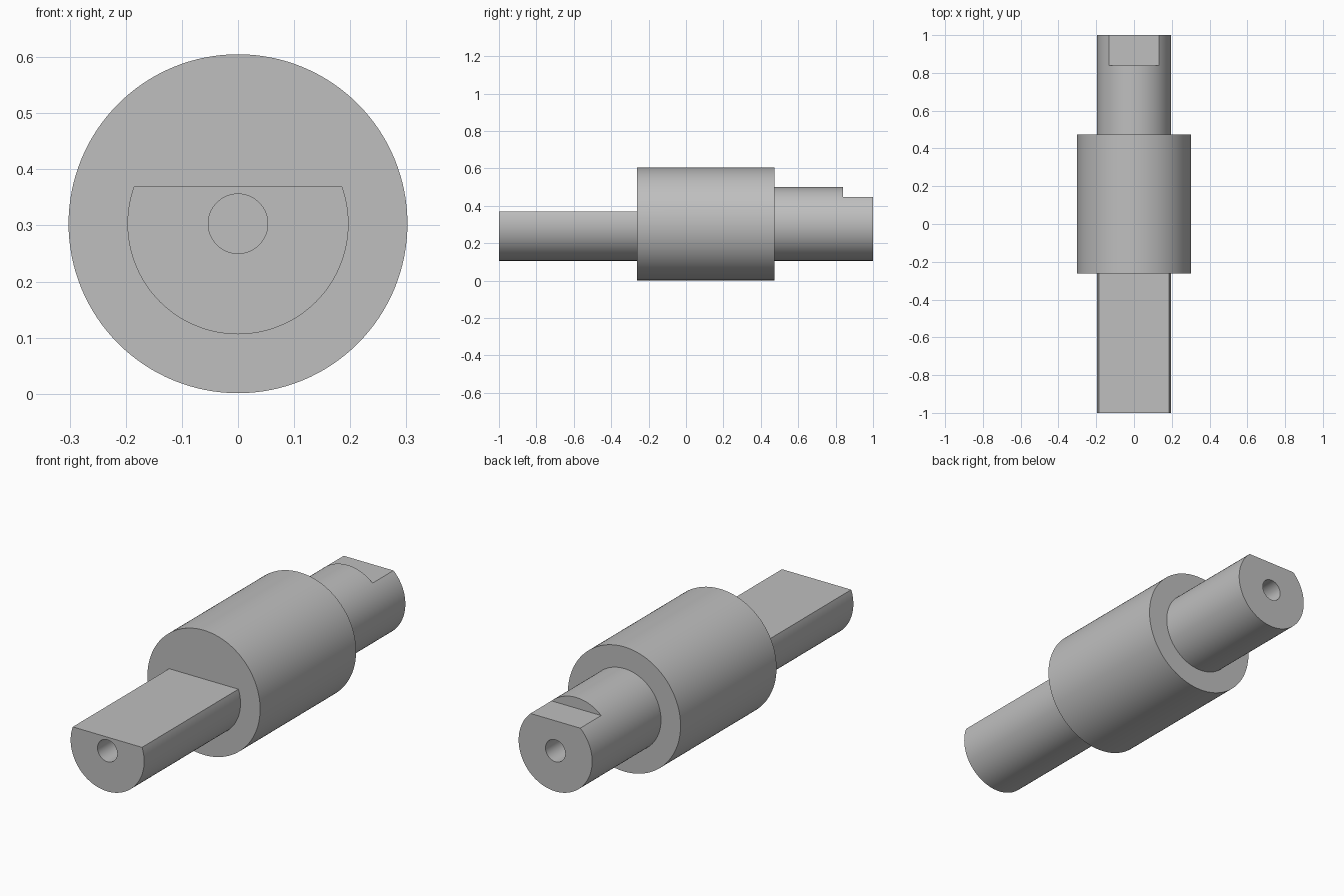
import bpy, bmesh, math
from mathutils import Vector, Matrix

if "Cube" in bpy.data.objects:
    bpy.data.objects.remove(bpy.data.objects["Cube"], do_unlink=True)

AXIS_Z = 0.303
BODY_R, SHAFT_R, HOLE_R = 0.302, 0.197, 0.053
BODY_FRONT, BODY_BACK = -0.262, 0.473
HOLE_DEPTH = 0.3
SEGMENTS = 128

# Plain grey metal
steel = bpy.data.materials.new("grey_steel")
steel.use_nodes = True
colour = (0.52, 0.52, 0.52, 1)
steel.diffuse_color = colour
steel.node_tree.nodes["Principled BSDF"].inputs["Base Color"].default_value = colour


def add_object(name, bm):
    bmesh.ops.recalc_face_normals(bm, faces=bm.faces)
    mesh = bpy.data.meshes.new(name)
    bm.to_mesh(mesh)
    bm.free()
    mesh.materials.append(steel)
    obj = bpy.data.objects.new(name, mesh)
    bpy.context.collection.objects.link(obj)
    return obj


def lathe(name, profile):
    """Spin (y, radius) points around the shaft axis."""
    bm = bmesh.new()
    verts = [bm.verts.new((r, y, AXIS_Z)) for y, r in profile]
    edges = [bm.edges.new(pair) for pair in zip(verts, verts[1:])]
    bmesh.ops.spin(bm, geom=verts + edges, cent=(0, 0, AXIS_Z), axis=(0, 1, 0),
                   angle=math.tau, steps=SEGMENTS)
    bmesh.ops.remove_doubles(bm, verts=bm.verts, dist=1e-5)
    return add_object(name, bm)


def cut_flat(target, name, y0, y1, floor):
    """Mill a flat at height floor between y0 and y1."""
    bm = bmesh.new()
    size = Vector((1, y1 - y0, 0.5))
    centre = Vector((0, (y0 + y1) / 2, floor + size.z / 2))
    bmesh.ops.create_cube(bm, size=1, matrix=Matrix.LocRotScale(centre, None, size))
    cutter = add_object(name, bm)
    cutter.hide_render = True
    mod = target.modifiers.new(name, "BOOLEAN")
    mod.operation = "DIFFERENCE"
    mod.solver = "EXACT"
    mod.object = cutter
    bpy.ops.object.modifier_apply(modifier=mod.name)
    bpy.data.objects.remove(cutter, do_unlink=True)


# Stepped shaft with a blind centre hole in each end
shaft = lathe("stepped_shaft", [
    (-1 + HOLE_DEPTH, 0), (-1 + HOLE_DEPTH, HOLE_R), (-1, HOLE_R), (-1, SHAFT_R),
    (BODY_FRONT, SHAFT_R), (BODY_FRONT, BODY_R),
    (BODY_BACK, BODY_R), (BODY_BACK, SHAFT_R),
    (1, SHAFT_R), (1, HOLE_R), (1 - HOLE_DEPTH, HOLE_R), (1 - HOLE_DEPTH, 0)])
bpy.ops.object.select_all(action="DESELECT")
shaft.select_set(True)
bpy.context.view_layer.objects.active = shaft

# Long front flat and short rear flat
cut_flat(shaft, "front_flat_cutter", -1.1, BODY_FRONT, 0.369)
cut_flat(shaft, "rear_flat_cutter", 0.84, 1.1, 0.448)

bpy.ops.object.shade_smooth_by_angle(angle=math.radians(30))
